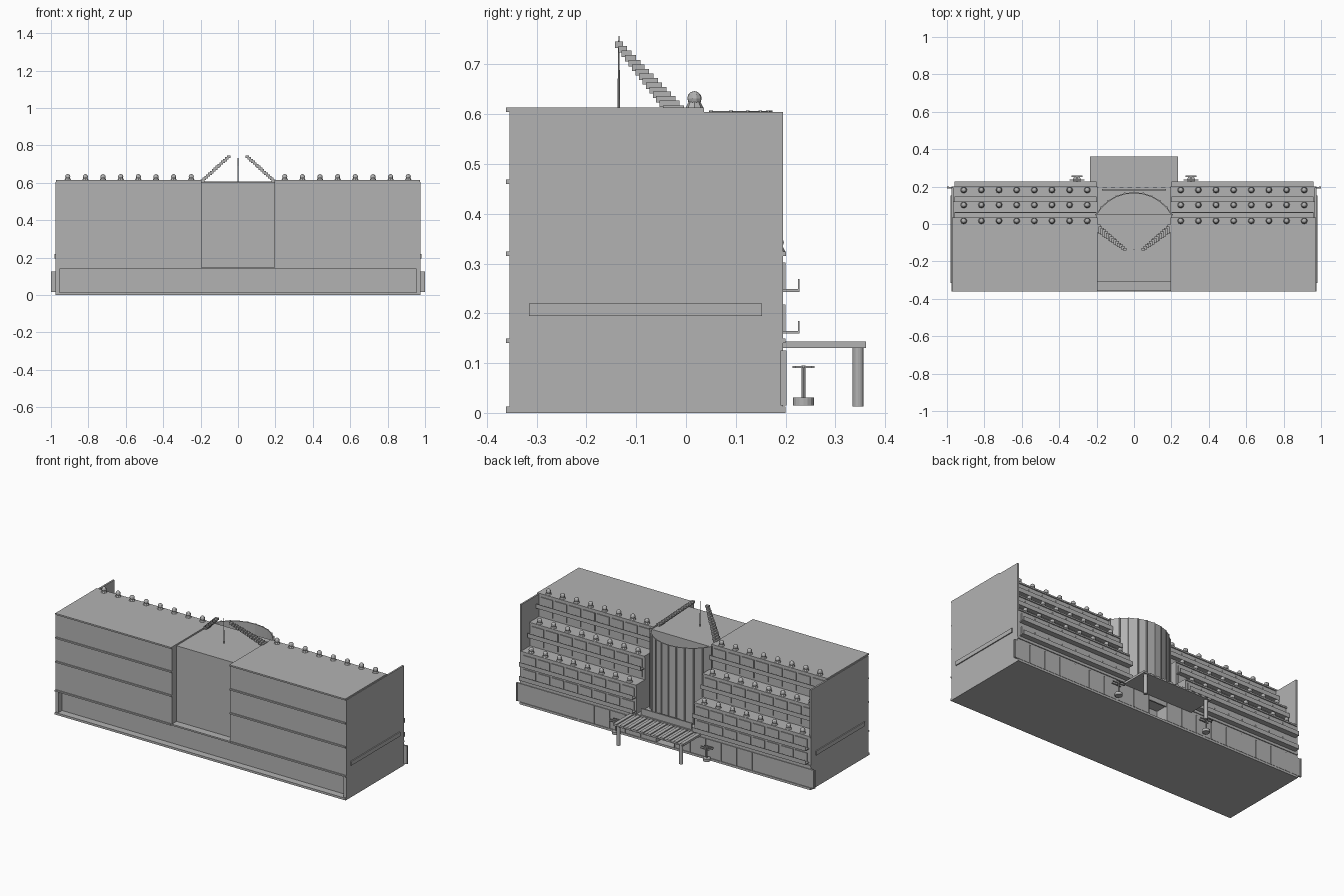
import bpy, bmesh, math
from mathutils import Matrix, Vector

cube = bpy.data.objects.get("Cube")
if cube:
    bpy.data.objects.remove(cube, do_unlink=True)

grey = bpy.data.materials.new("concrete grey")
grey.use_nodes = True
grey.diffuse_color = (0.45, 0.45, 0.45, 1)
grey.node_tree.nodes["Principled BSDF"].inputs["Base Color"].default_value = (0.45, 0.45, 0.45, 1)


class Part:
    """Collects simple solids into one named object."""

    def __init__(self, name):
        self.name, self.bm = name, bmesh.new()

    def box(self, x0, x1, y0, y1, z0, z1):
        size = Matrix.Diagonal((x1 - x0, y1 - y0, z1 - z0, 1))
        mid = Matrix.Translation(((x0 + x1) / 2, (y0 + y1) / 2, (z0 + z1) / 2))
        bmesh.ops.create_cube(self.bm, size=1, matrix=mid @ size)

    def pair(self, x0, x1, *rest):
        self.box(x0, x1, *rest)
        self.box(-x1, -x0, *rest)

    def cone(self, x, y, z0, z1, r0, r1, sides=12):
        bmesh.ops.create_cone(self.bm, cap_ends=True, segments=sides, radius1=r0, radius2=r1,
                              depth=z1 - z0, matrix=Matrix.Translation((x, y, (z0 + z1) / 2)))

    def ball(self, x, y, z, r):
        bmesh.ops.create_uvsphere(self.bm, u_segments=10, v_segments=6, radius=r,
                                  matrix=Matrix.Translation((x, y, z)))

    def done(self):
        mesh = bpy.data.meshes.new(self.name)
        self.bm.to_mesh(mesh)
        self.bm.free()
        mesh.materials.append(grey)
        obj = bpy.data.objects.new(self.name, mesh)
        bpy.context.collection.objects.link(obj)
        return obj


FRONT, BACK, ROOF = -0.355, 0.195, 0.605
INNER, OUTER = 0.2, 0.965
# each terrace level: bottom, top, rear wall
levels = [(0.145, 0.32, 0.195), (0.32, 0.465, 0.115), (0.465, 0.61, 0.03)]
bays = [0.25 + i * 0.0943 for i in range(8)]

# ground floor with a recessed front and a rear doorway
ground = Part("ground_floor")
ground.box(-0.975, 0.975, -0.362, 0.2, 0, 0.013)
ground.box(-OUTER, OUTER, -0.32, 0.12, 0.013, 0.14)
ground.pair(0.06, OUTER, 0.12, BACK, 0.013, 0.14)
ground.box(-0.06, 0.06, 0.12, BACK, 0.105, 0.14)
ground.pair(0.955, 0.975, FRONT, -0.3, 0.013, 0.14)
ground.box(-0.975, 0.975, FRONT, BACK, 0.138, 0.147)
ground.pair(INNER, 0.975, -0.362, 0.2, 0.14, 0.149)
ground.done()

# rear ground floor cladding
cladding = Part("rear_cladding")
cladding.pair(0.06, 1.0, 0.19, 0.199, 0.015, 0.125)
cladding.box(-0.06, 0.06, 0.19, 0.199, 0.1, 0.125)
for i in range(10):
    x = 0.06 + i * 0.1035
    cladding.pair(x, x + 0.006, BACK, 0.202, 0.015, 0.125)
cladding.done()

# side walls with one long band each
sides = Part("side_walls")
sides.pair(OUTER, 0.975, FRONT, BACK, 0, ROOF)
sides.pair(0.97, 0.981, -0.315, 0.153, 0.195, 0.22)
sides.done()

# stepped wings and their floor slabs
wings, slabs = Part("wings"), Part("floor_slabs")
for z0, z1, wall in levels:
    wings.pair(0.195, OUTER, FRONT, wall, z0, z1 - 0.005)
    slabs.pair(0.195, 0.972, -0.362, wall + 0.006, z1 - 0.005, z1 + 0.004)
wings.done()
slabs.done()

# windows, posts and railed ledges on the terraces
windows, ledges = Part("windows"), Part("balcony_ledges")
for n, (z0, z1, wall) in enumerate(levels):
    rows = (z0 + 0.018, z1 - 0.073)
    for k, z in enumerate(rows):
        for x in bays:
            windows.pair(x - 0.04, x + 0.04, wall, wall + 0.005, z, z + 0.055)
        if n == 0 or k == 1:
            ledges.pair(INNER, 0.96, wall, wall + 0.033, z - 0.004, z + 0.002)
            ledges.pair(INNER, 0.96, wall + 0.03, wall + 0.033, z, z + 0.022)
windows.done()
ledges.done()

# clipped shrubs in pots along each terrace
shrubs = Part("potted_shrubs")
for (z0, z1, wall) in levels:
    z, y = z1 + 0.003, wall - 0.013
    for bay in bays:
        for x in (bay, -bay):
            shrubs.cone(x, y, z, z + 0.012, 0.018, 0.012, 8)
            shrubs.ball(x, y, z + 0.019, 0.0145)
shrubs.done()

# central block, set back at the front
centre = Part("central_block")
centre.box(-INNER, INNER, -0.31, 0.05, 0.14, ROOF)
centre.done()

# curved glass bay, open at the top
CY, R, N = -0.065, 0.235, 10
half = math.asin(0.205 / R)
bay = Part("curved_bay")
ribs = Part("curved_bay_ribs")
angles = [-half + 2 * half * i / N for i in range(N + 1)]


def arc(a, r, z):
    return Vector((r * math.sin(a), CY + r * math.cos(a), z))


for a, b in zip(angles, angles[1:]):
    ring = [[bay.bm.verts.new(arc(t, r, z)) for t, r in
             ((a, R), (b, R), (b, R - 0.006), (a, R - 0.006))] for z in (0.145, 0.607)]
    low, high = ring
    bay.bm.faces.new(low)
    bay.bm.faces.new(high[::-1])
    for i in range(4):
        j = (i + 1) % 4
        bay.bm.faces.new((low[j], low[i], high[i], high[j]))
bmesh.ops.recalc_face_normals(bay.bm, faces=bay.bm.faces)
bay.done()
for a in angles:
    p = arc(a, R, 0)
    ribs.cone(p.x, p.y, 0.147, 0.608, 0.004, 0.004, 6)
ribs.done()

# low parapet below the bay
parapet = Part("bay_parapet")
parapet.box(-0.17, 0.17, 0.18, 0.188, 0.145, 0.185)
parapet.done()

# entrance canopy with slats and round columns
canopy = Part("entrance_canopy")
canopy.box(-0.235, 0.235, BACK, 0.362, 0.13, 0.137)
for i in range(11):
    x = -0.235 + i * 0.0448
    canopy.box(x, x + 0.022, BACK, 0.362, 0.136, 0.143)
canopy.done()
columns = Part("canopy_columns")
for x in (-0.21, 0.21):
    columns.cone(x, 0.346, 0.013, 0.131, 0.011, 0.011, 16)
columns.done()

# lamp posts beside the entrance
lamps = Part("lamp_posts")
for x in (-0.305, 0.305):
    lamps.cone(x, 0.236, 0.015, 0.031, 0.021, 0.021, 16)
    lamps.cone(x, 0.236, 0.031, 0.095, 0.004, 0.004, 8)
    lamps.box(x - 0.04, x + 0.04, 0.233, 0.239, 0.09, 0.095)
    for y in (0.217, 0.255):
        lamps.box(x - 0.03, x + 0.03, y - 0.003, y + 0.003, 0.09, 0.094)
    lamps.box(x - 0.003, x + 0.003, 0.217, 0.255, 0.09, 0.094)
lamps.done()

# two rising stepped arms on the roof
arms = Part("stepped_roof_arms")
STEPS = 15
for i in range(STEPS):
    t = i / (STEPS - 1)
    x, y, z = 0.19 - 0.14 * t, -0.025 - 0.11 * t, 0.612 + 0.128 * t
    d = 0.021 - 0.013 * t
    arms.pair(x - 0.01, x + 0.01, y - d, y + d, z - 0.007, z + 0.006)
arms.done()

# roof mast
mast = Part("roof_mast")
mast.cone(0, -0.135, ROOF, 0.757, 0.003, 0.001, 8)
mast.done()
